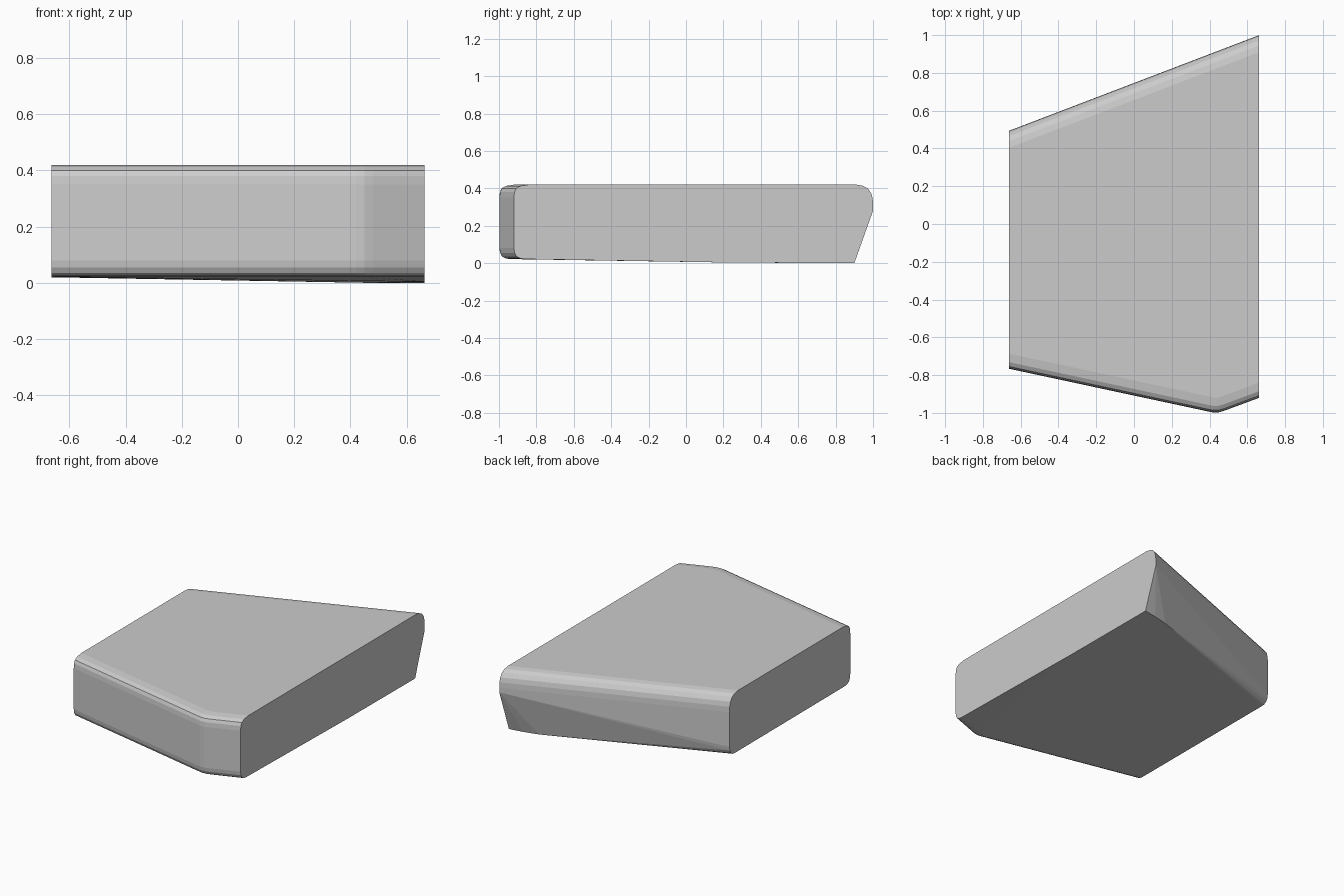
import bpy, bmesh

if "Cube" in bpy.data.objects:
    bpy.data.objects.remove(bpy.data.objects["Cube"])

pts = []

# Front wall: plan outline with a soft corner, swept by a rounded (inset, z) profile
front_plan = [(-0.663, -0.766), (0.39, -0.992), (0.42, -0.998),
              (0.45, -0.997), (0.48, -0.988), (0.663, -0.92)]
front_profile = [(0.08, 0.42), (0.035, 0.413), (0.012, 0.4), (0.003, 0.38), (0, 0.35),
                 (0, 0.08), (0.004, 0.055), (0.015, 0.035), (0.035, 0.025), (0.06, 0.022)]
for x, y in front_plan:
    pts += [(x, y + d, z) for d, z in front_profile]

# Back wall: the rounded upper edge runs parallel on both ends
back_top = [(0.09, 0.42), (0.055, 0.414), (0.028, 0.4), (0.01, 0.375), (0.002, 0.345), (0, 0.31)]
for x, y in [(-0.663, 0.493), (0.663, 1.0)]:
    pts += [(x, y - d, z) for d, z in back_top]

# Lower back: upright with a small rounded edge on the left, undercut on the right
pts += [(-0.663, 0.493 - d, z) for d, z in
        [(0, 0.08), (0.004, 0.055), (0.015, 0.035), (0.035, 0.022), (0.055, 0.02)]]
pts += [(0.663, 1.0, 0.28), (0.663, 0.9, 0.0), (0.57, 0.885, 0.0),
        (0.47, 0.86, 0.0), (0.663, 0.2, 0.004)]

# Wrap the outline points in one convex block
bm = bmesh.new()
for p in pts:
    bm.verts.new(p)
res = bmesh.ops.convex_hull(bm, input=bm.verts[:])
loose = [v for v in bm.verts if not v.link_faces]
bmesh.ops.delete(bm, geom=loose, context='VERTS')
bmesh.ops.dissolve_limit(bm, angle_limit=0.005, verts=bm.verts[:], edges=bm.edges[:])
bmesh.ops.recalc_face_normals(bm, faces=bm.faces[:])

mesh = bpy.data.meshes.new("slanted_block")
bm.to_mesh(mesh)
bm.free()
block = bpy.data.objects.new("slanted_block", mesh)
bpy.context.collection.objects.link(block)
